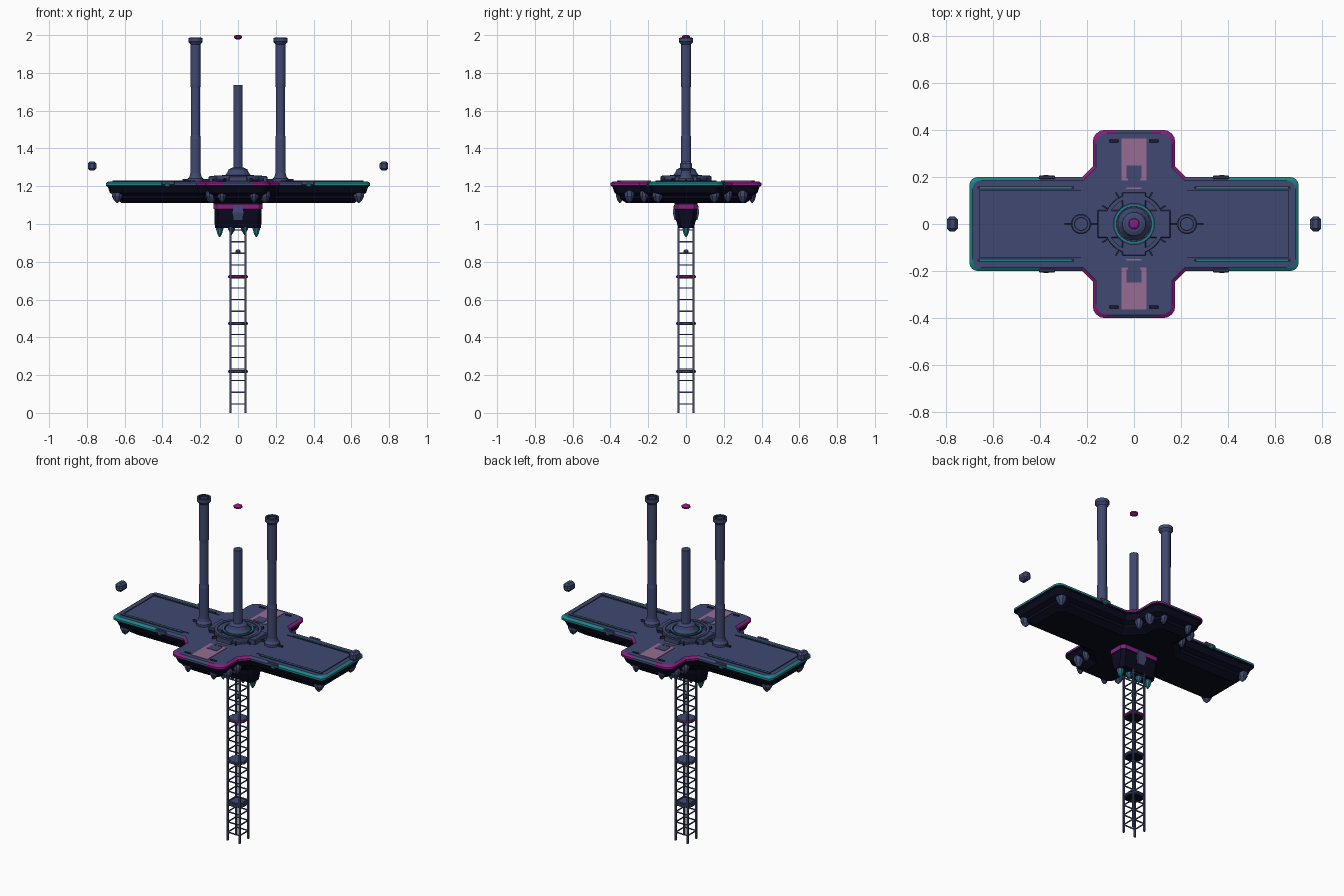
import bpy, bmesh, math
from mathutils import Matrix

cube = bpy.data.objects.get("Cube")
if cube:
    bpy.data.objects.remove(cube, do_unlink=True)


def material(name, rgb):
    m = bpy.data.materials.new(name)
    m.use_nodes = True
    m.diffuse_color = (*rgb, 1)
    m.node_tree.nodes["Principled BSDF"].inputs["Base Color"].default_value = (*rgb, 1)
    return m


SLATE = material("slate blue", (0.051, 0.065, 0.165))
DARK = material("dark navy", (0.003, 0.003, 0.013))
MAGENTA = material("magenta", (0.26, 0.012, 0.22))
TEAL = material("teal", (0.012, 0.23, 0.25))
PINK = material("dusty pink", (0.31, 0.15, 0.29))
GREY = material("charcoal", (0.018, 0.022, 0.055))


def finish(name, bm, *mats):
    bmesh.ops.recalc_face_normals(bm, faces=bm.faces)
    me = bpy.data.meshes.new(name)
    bm.to_mesh(me)
    bm.free()
    for m in mats:
        me.materials.append(m)
    ob = bpy.data.objects.new(name, me)
    bpy.context.collection.objects.link(ob)
    return ob


def box(name, size, loc, mat, bevel=0, angle=0):
    bm = bmesh.new()
    bmesh.ops.create_cube(bm, size=1)
    bmesh.ops.scale(bm, vec=size, verts=bm.verts)
    if bevel:
        bmesh.ops.bevel(bm, geom=bm.edges[:], offset=bevel, segments=1, affect='EDGES')
    ob = finish(name, bm, mat)
    ob.matrix_world = Matrix.Translation(loc) @ Matrix.Rotation(angle, 4, 'Z')


def loft(bm, rings):
    """Bridge a list of equal point rings and cap both ends."""
    loops = [[bm.verts.new(p) for p in ring] for ring in rings]
    bands = []
    for a, b in zip(loops, loops[1:]):
        n = len(a)
        bands.append([bm.faces.new((a[i], a[(i + 1) % n], b[(i + 1) % n], b[i])) for i in range(n)])
    caps = bm.faces.new(loops[0]), bm.faces.new(loops[-1])
    return bands, caps


def lathe(name, profile, x, y, mat, sides=12, tip=None, tip_from=0):
    """Turn (radius, height) points about a vertical axis."""
    bm = bmesh.new()
    rings = [[(r * math.cos((i + .5) * math.tau / sides), r * math.sin((i + .5) * math.tau / sides), z)
              for i in range(sides)] for r, z in profile]
    bands, _ = loft(bm, rings)
    if tip:
        for band in bands[tip_from:]:
            for f in band:
                f.material_index = 1
    ob = finish(name, bm, mat, *([tip] if tip else []))
    ob.location = (x, y, 0)


def hoop(name, inner, outer, z0, z1, x, mat, sides=32):
    """Flat ring with a rectangular section."""
    bm = bmesh.new()
    loops = [[bm.verts.new((r * math.cos(i * math.tau / sides), r * math.sin(i * math.tau / sides), z))
              for i in range(sides)] for r, z in ((inner, z0), (outer, z0), (outer, z1), (inner, z1))]
    for k in range(4):
        a, b = loops[k], loops[(k + 1) % 4]
        for i in range(sides):
            j = (i + 1) % sides
            bm.faces.new((a[i], a[j], b[j], b[i]))
    finish(name, bm, mat).location.x = x


# Cross-shaped deck with a tapered hull
def corner(x, y, r):
    return [(x - r + r * math.cos(t * math.pi / 8), y - r + r * math.sin(t * math.pi / 8)) for t in range(5)]


def cross_outline(d, z):
    q = corner(.70 - d, .20 - d, .035)
    q += [(.40, .20 - d), (.22 - .414 * d, .20 - d), (.175 - d, .245 - .414 * d)]
    q += corner(.175 - d, .40 - d, .05 - d * .3)
    q += [(.08 - d * .5, .40 - d)]
    upper = q + [(-x, y) for x, y in reversed(q)]
    lower = [(x, -y) for x, y in reversed(upper)]
    return [(x, y, z) for x, y in upper + lower]


bm = bmesh.new()
levels = [(.014, 1.226), (0, 1.216), (0, 1.204), (.01, 1.198), (.022, 1.165),
          (.045, 1.15), (.05, 1.135), (.085, 1.11)]
bands, caps = loft(bm, [cross_outline(d, z) for d, z in levels])
caps[1].material_index = 1
for i, band in enumerate(bands):
    for f in band:
        c = f.calc_center_median()
        if i > 1:
            f.material_index = 1
        elif abs(c.y) > .205 and abs(c.x) > .05:
            f.material_index = 2
        elif abs(c.x) > .42:
            f.material_index = 3
finish("deck", bm, SLATE, DARK, MAGENTA, TEAL)

TOP = 1.227
for s in (-1, 1):
    # Panel lines and light strips on the long arms
    box("panel_end_line", (.006, .29, .004), (s * .657, 0, TOP), GREY)
    for t in (-1, 1):
        box("panel_line", (.43, .005, .004), (s * .44, t * .143, TOP), GREY)
        box("strip_slot", (.41, .015, .004), (s * .46, t * .154, TOP), GREY)
        box("light_strip", (.39, .006, .006), (s * .46, t * .154, TOP), TEAL)
        # Edge clamps with a small lamp
        box("edge_clamp", (.07, .014, .024), (s * .37, t * .199, 1.216), SLATE, .004)
        box("clamp_lamp", (.028, .012, .022), (s * .375, t * .203, 1.207), TEAL, .005)
        # Slots on the short arms
        box("arm_slot", (.04, .012, .008), (s * .085, t * .353, TOP), GREY, .002)
    # Landing stripe on each short arm
    box("landing_stripe", (.105, .18, .004), (0, s * .274, TOP), PINK)
    box("stripe_end", (.065, .008, .004), (0, s * .152, TOP), PINK)
    box("stripe_hatch", (.065, .055, .006), (0, s * .222, 1.228), SLATE)
    box("hatch_step", (.05, .012, .007), (0, s * .19, 1.228), SLATE)

# Central hub
lathe("hub_plate", [(.13, 1.22), (.13, 1.234), (.122, 1.24)], 0, 0, SLATE, 32)
box("hub_block", (.31, .12, .036), (0, 0, 1.236), SLATE, .004)
box("hub_cross_block", (.10, .27, .034), (0, 0, 1.236), SLATE, .004)
hoop("hub_ring", .112, .128, 1.23, 1.258, 0, SLATE)
hoop("hub_ring_groove", .072, .09, 1.235, 1.257, 0, GREY)
hoop("hub_light_ring", .077, .084, 1.235, 1.26, 0, TEAL)
lathe("hub_dome", [(.07, 1.235), (.07, 1.258), (.058, 1.272), (.05, 1.29), (.032, 1.298)], 0, 0, SLATE, 16)
for k in range(12):
    if k % 3:
        a = k * math.tau / 12
        box("hub_spoke", (.04, .007, .014), (.135 * math.cos(a), .135 * math.sin(a), 1.235), GREY, 0, a)

# Central mast and floating beacon
lathe("mast", [(.025, 1.23), (.025, 1.735)], 0, 0, SLATE, 12)
lathe("beacon", [(.012, 1.978), (.024, 1.985), (.024, 1.994), (.014, 2.0)], 0, 0, MAGENTA, 8)

# Twin columns with hollow capitals
for s in (-1, 1):
    x = s * .225
    lathe("column", [(.042, 1.22), (.042, 1.24), (.032, 1.252), (.028, 1.27), (.028, 1.45),
                     (.025, 1.47), (.025, 1.72), (.027, 1.74), (.027, 1.95),
                     (.039, 1.965), (.039, 1.985), (.028, 1.985), (.028, 1.975)], x, 0, SLATE, 16)
    hoop("column_collar", .026, .031, 1.975, 1.988, x, GREY, 16)
    box("column_foot", (.04, .008, .012), (s * .165, 0, 1.231), GREY)
    box("column_outer_foot", (.03, .008, .012), (s * .28, 0, 1.231), GREY)
    # Floating side pods
    box("floating_pod", (.045, .064, .05), (s * .772, 0, 1.307), SLATE, .012)

# Hull thrusters under the deck
for s in (-1, 1):
    for t in (-1, 1):
        for x, y, r in ((.64, .15, .03), (.14, .30, .028), (.15, .222, .023), (.085, .35, .023)):
            lathe("thruster", [(r * .7, 1.178), (r, 1.163), (r, 1.148), (r * .6, 1.125), (.004, 1.112)],
                  s * x, t * y, SLATE, 8)

# Keel block with coloured band
bm = bmesh.new()
rings = []
for hx, hy, z in ((.13, .062, 1.115), (.13, .062, 1.103), (.13, .062, 1.08), (.125, .06, 1.078),
                  (.125, .055, 1.03), (.122, .042, .98)):
    c = .02
    quad = [(hx, hy - c), (hx - c, hy)]
    half = quad + [(-x, y) for x, y in reversed(quad)]
    rings.append([(x, y, z) for x, y in half + [(-x, -y) for x, y in half]])
bands, _ = loft(bm, rings)
for f in bands[1]:
    f.material_index = 1
finish("keel", bm, DARK, MAGENTA)
for t in (-1, 1):
    bm = bmesh.new()
    loft(bm, [[(x * w, t * y, z) for x, y in ((-1, .04), (1, .04), (1, d), (-1, d))]
              for w, d, z in ((.022, .064, 1.1), (.032, .07, 1.06), (.022, .06, 1.02))])
    finish("keel_fin", bm, SLATE)
for x, z in ((-.097, .93), (-.034, .943), (.034, .943), (.097, .93)):
    lathe("keel_spike", [(.014, .995), (.021, .987), (.021, .972), (.012, z + .015), (.002, z)],
          x, 0, SLATE, 8, TEAL, 2)

# Hanging lattice tower
H = .04
for sx in (-1, 1):
    for sy in (-1, 1):
        box("tower_leg", (.009, .009, .985), (sx * H, sy * H, .4925), SLATE)
for k in range(16):
    z = .048 + k * .0613
    for s in (-1, 1):
        box("tower_rung", (2 * H, .005, .006), (0, s * H, z), SLATE)
        box("tower_side_rung", (.005, 2 * H, .006), (s * H, 0, z), SLATE)
for z, mat in ((.22, SLATE), (.474, SLATE), (.722, MAGENTA)):
    lathe("tower_plate", [(.05, z - .008), (.057, z - .005), (.057, z + .004)], 0, 0, mat, 8)
    lathe("plate_top", [(.054, z + .004), (.05, z + .008)], 0, 0, SLATE, 8)
    lathe("plate_underside", [(.05, z - .008), (.046, z - .01)], 0, 0, DARK, 8)
lathe("tower_node", [(.006, .84), (.015, .85), (.015, .858), (.006, .866)], 0, 0, SLATE, 8)
